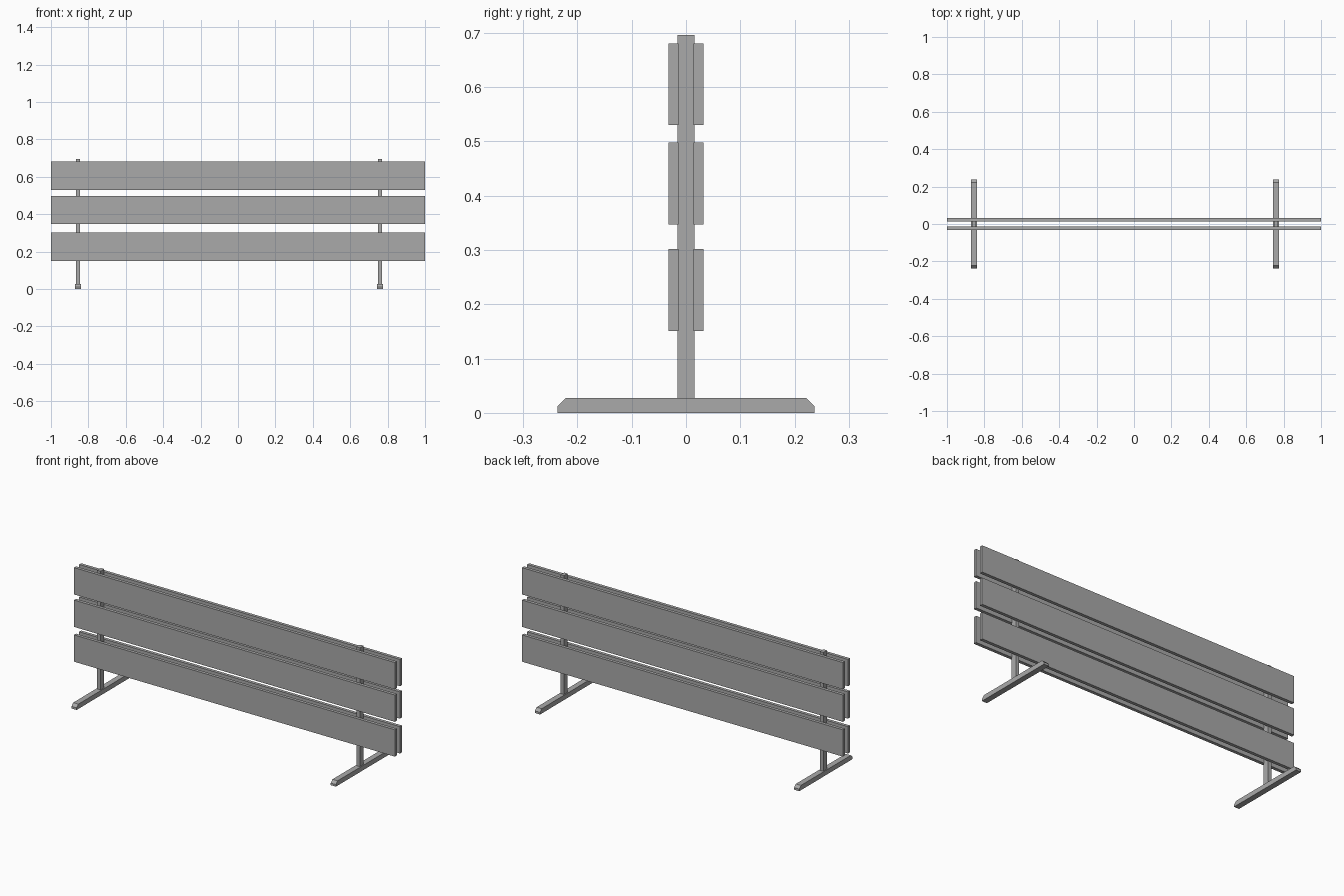
import bpy
import bmesh

cube = bpy.data.objects.get("Cube")
if cube:
    bpy.data.objects.remove(cube, do_unlink=True)

# Single flat grey
GREY = (0.4, 0.4, 0.4, 1.0)
grey = bpy.data.materials.new("plain grey")
grey.use_nodes = True
grey.diffuse_color = GREY
grey.node_tree.nodes["Principled BSDF"].inputs["Base Color"].default_value = GREY


def extrude_profile(name, profile, x0, x1):
    """Extrude a (y, z) outline along x into a flat-faced solid."""
    bm = bmesh.new()
    face = bm.faces.new([bm.verts.new((x0, y, z)) for y, z in profile])
    ext = bmesh.ops.extrude_face_region(bm, geom=[face])
    verts = [v for v in ext["geom"] if isinstance(v, bmesh.types.BMVert)]
    bmesh.ops.translate(bm, verts=verts, vec=(x1 - x0, 0, 0))
    bmesh.ops.recalc_face_normals(bm, faces=bm.faces)
    mesh = bpy.data.meshes.new(name)
    bm.to_mesh(mesh)
    bm.free()
    mesh.materials.append(grey)
    obj = bpy.data.objects.new(name, mesh)
    bpy.context.collection.objects.link(obj)
    return obj


def box(name, x0, x1, y0, y1, z0, z1):
    return extrude_profile(name, [(y0, z0), (y1, z0), (y1, z1), (y0, z1)], x0, x1)


# Planks: three rows on both faces of the posts
PLANK_ROWS = {"lower": (0.151, 0.302), "middle": (0.347, 0.498), "upper": (0.53, 0.681)}
for row, (bottom, top) in PLANK_ROWS.items():
    box(f"{row}_front_plank", -1, 1, -0.032, -0.014, bottom, top)
    box(f"{row}_back_plank", -1, 1, 0.014, 0.032, bottom, top)

# Supports: upright post on a foot with chamfered ends
FOOT_HALF = [(0.237, 0), (0.237, 0.012), (0.222, 0.027)]
foot_profile = FOOT_HALF + [(-y, z) for y, z in reversed(FOOT_HALF)]
for side, x in (("right", -0.856), ("left", 0.76)):
    box(f"{side}_post", x - 0.011, x + 0.011, -0.016, 0.016, 0.027, 0.696)
    extrude_profile(f"{side}_foot", foot_profile, x - 0.016, x + 0.016)
